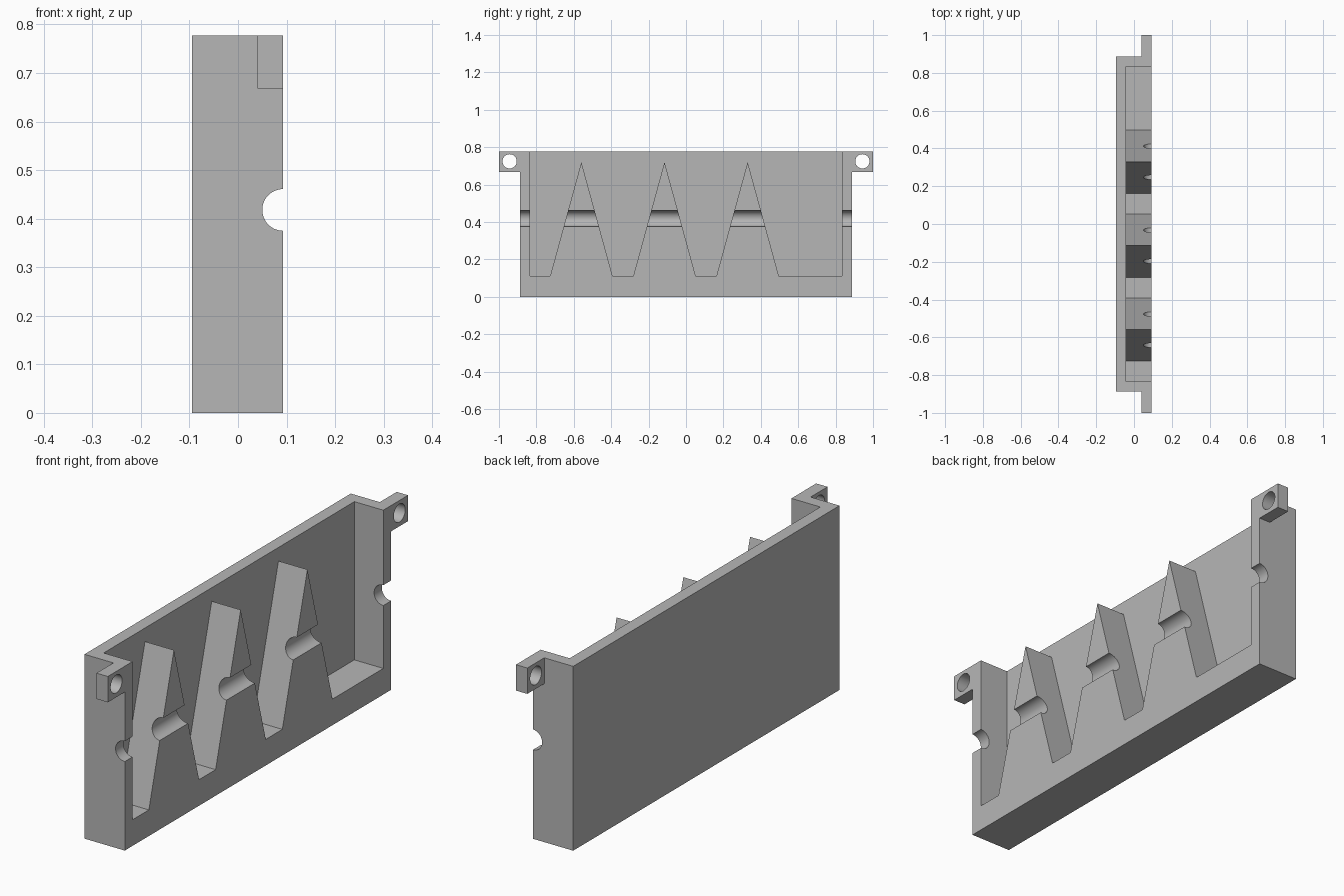
import bpy
import bmesh
import math

cube = bpy.data.objects.get("Cube")
if cube:
    bpy.data.objects.remove(cube, do_unlink=True)

# Overall sizes
BACK, FRONT, POCKET = -0.095, 0.093, -0.042
HEIGHT, FLOOR = 0.777, 0.11
SIDE, INNER = 0.887, 0.835
TAB_X, TAB_Z = 0.04, 0.668
ROD_Z, ROD_R = 0.418, 0.043
HOLE_Y, HOLE_Z, HOLE_R = 0.943, 0.724, 0.038
PITCH, TOOTH_HALF, TOOTH_TOP = 0.4445, 0.167, 0.72

grey = bpy.data.materials.new("plain grey")
grey.use_nodes = True
colour = (0.47, 0.47, 0.47, 1)
grey.diffuse_color = colour
grey.node_tree.nodes["Principled BSDF"].inputs["Base Color"].default_value = colour


def prism(name, points, axis, lo, hi):
    """Extrude a closed profile along x (points are y, z) or y (points are x, z)."""
    bm = bmesh.new()
    place = (lambda a, b: (lo, a, b)) if axis == "x" else (lambda a, b: (a, lo, b))
    face = bm.faces.new([bm.verts.new(place(a, b)) for a, b in points])
    extruded = bmesh.ops.extrude_face_region(bm, geom=[face])["geom"]
    shift = (hi - lo, 0, 0) if axis == "x" else (0, hi - lo, 0)
    bmesh.ops.translate(bm, vec=shift,
                        verts=[v for v in extruded if isinstance(v, bmesh.types.BMVert)])
    bmesh.ops.recalc_face_normals(bm, faces=bm.faces)
    mesh = bpy.data.meshes.new(name)
    bm.to_mesh(mesh)
    bm.free()
    mesh.materials.append(grey)
    obj = bpy.data.objects.new(name, mesh)
    bpy.context.collection.objects.link(obj)
    return obj


def rect(a0, a1, b0, b1):
    return [(a0, b0), (a1, b0), (a1, b1), (a0, b1)]


def circle(a, b, radius, sides=48):
    return [(a + radius * math.cos(math.tau * i / sides),
             b + radius * math.sin(math.tau * i / sides)) for i in range(sides)]


# Solid block, wide enough to include the mounting tabs
tray = prism("toothed_tray", rect(-1, 1, 0, HEIGHT), "x", BACK, FRONT)

# Open-topped pocket that leaves the floor, side walls and three teeth
pocket = [(-INNER, 1), (-INNER, FLOOR)]
for i in (-1, 0, 1):
    y = -0.115 + i * PITCH
    pocket += [(y - TOOTH_HALF, FLOOR), (y, TOOTH_TOP), (y + TOOTH_HALF, FLOOR)]
pocket += [(INNER, FLOOR), (INNER, 1)]
cutters = [prism("pocket_cutter", pocket, "x", POCKET, 0.3)]

# Trim each end down to a tab, and drill the tab
tab_trim = [(-0.3, -0.1), (0.3, -0.1), (0.3, TAB_Z), (TAB_X, TAB_Z), (TAB_X, 1), (-0.3, 1)]
for side in (-1, 1):
    cutters.append(prism("tab_cutter", tab_trim, "y", side * SIDE, side * 1.2))
    cutters.append(prism("hole_cutter", circle(side * HOLE_Y, HOLE_Z, HOLE_R), "x", -0.3, 0.3))

# Half-round rod groove across walls and teeth
cutters.append(prism("groove_cutter", circle(FRONT, ROD_Z, ROD_R), "y", -1.2, 1.2))

bpy.context.view_layer.objects.active = tray
tray.select_set(True)
for cutter in cutters:
    cutter.hide_render = True
    cut = tray.modifiers.new(cutter.name, "BOOLEAN")
    cut.operation = "DIFFERENCE"
    cut.solver = "EXACT"
    cut.object = cutter
    bpy.ops.object.modifier_apply(modifier=cut.name)
    bpy.data.objects.remove(cutter, do_unlink=True)

bpy.ops.object.shade_smooth_by_angle(angle=math.radians(30))
